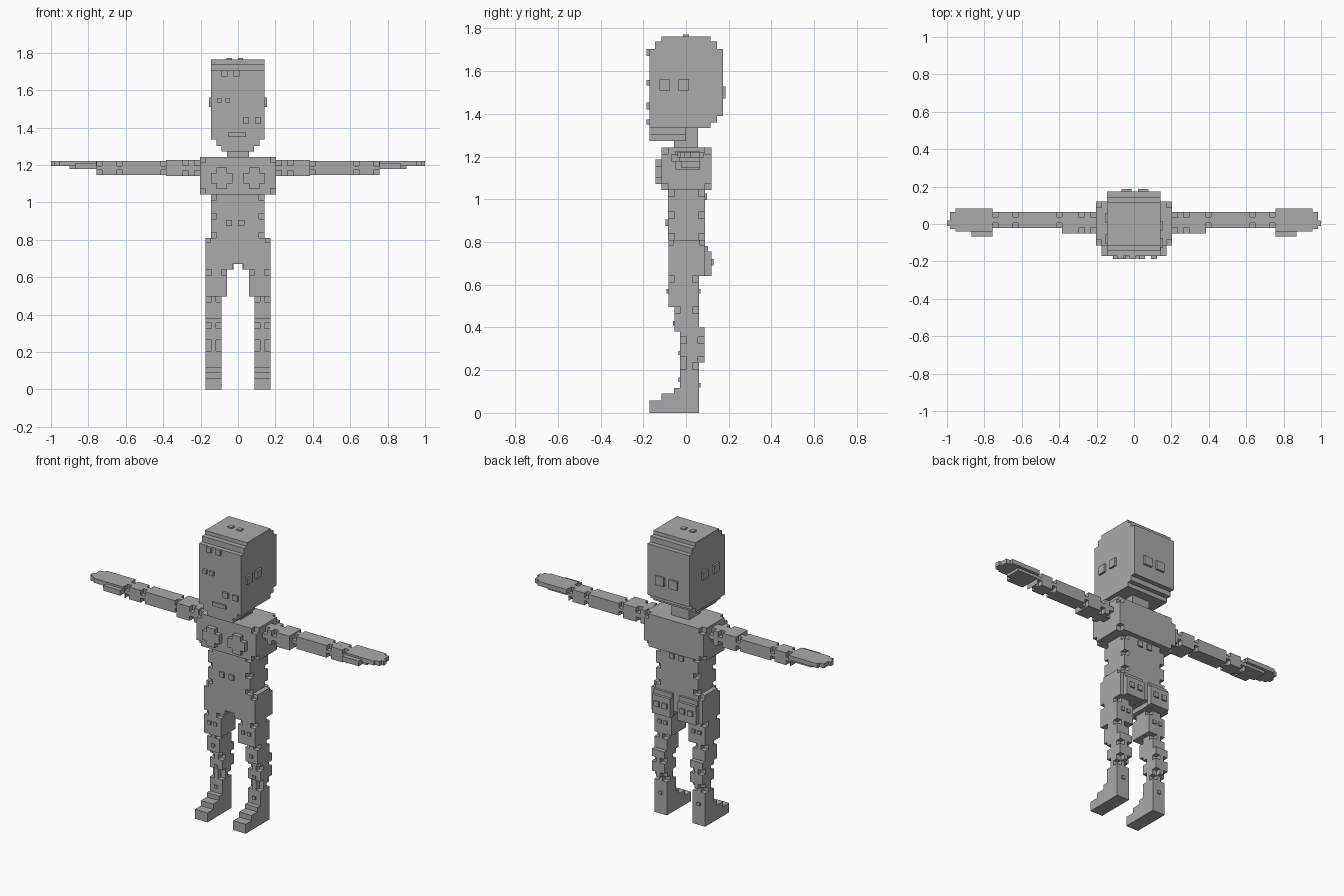
import bpy, bmesh, math

grey = bpy.data.materials.new("plain grey")
grey.diffuse_color = (0.4, 0.4, 0.4, 1)


def solid(name, adds, cuts=()):
    """Blocky solid: union of boxes (x0,x1,y0,y1,z0,z1) minus cut boxes, outer faces only."""
    every = list(adds) + list(cuts)
    axes = [sorted({round(v, 4) for b in every for v in b[2 * a:2 * a + 2]}) for a in range(3)]
    inside = lambda b, p: all(b[2 * a] < p[a] < b[2 * a + 1] for a in range(3))
    cells = set()
    nx, ny, nz = (len(a) - 1 for a in axes)
    for i in range(nx):
        for j in range(ny):
            for k in range(nz):
                p = [(axes[a][c] + axes[a][c + 1]) / 2 for a, c in enumerate((i, j, k))]
                if any(inside(b, p) for b in adds) and not any(inside(b, p) for b in cuts):
                    cells.add((i, j, k))
    bm = bmesh.new()
    verts = {}

    def vert(key):
        if key not in verts:
            verts[key] = bm.verts.new([axes[a][key[a]] for a in range(3)])
        return verts[key]

    for c in cells:
        for a in range(3):
            u, w = (a + 1) % 3, (a + 2) % 3
            for side in (0, 1):
                n = list(c)
                n[a] += 2 * side - 1
                if tuple(n) in cells:
                    continue
                loop = []
                for du, dw in ((0, 0), (1, 0), (1, 1), (0, 1)):
                    k = list(c)
                    k[a] += side
                    k[u] += du
                    k[w] += dw
                    loop.append(vert(tuple(k)))
                bm.faces.new(loop if side else loop[::-1])
    bmesh.ops.dissolve_limit(bm, angle_limit=0.01, verts=bm.verts[:], edges=bm.edges[:])
    me = bpy.data.meshes.new(name)
    bm.to_mesh(me)
    bm.free()
    me.materials.append(grey)
    ob = bpy.data.objects.new(name, me)
    bpy.context.collection.objects.link(ob)
    return ob


def notches(box, axis, starts, s=0.03):
    """Small cubes cut from the four long edges of a box at given positions."""
    u, w = [a for a in range(3) if a != axis]
    out = []
    for t in starts:
        for cu in (box[2 * u], box[2 * u + 1] - s):
            for cw in (box[2 * w], box[2 * w + 1] - s):
                b = [0] * 6
                for a, v in ((axis, t), (u, cu), (w, cw)):
                    b[2 * a], b[2 * a + 1] = v, v + s
                out.append(tuple(b))
    return out


def flip(boxes):
    return [(-b[1], -b[0]) + tuple(b[2:]) for b in boxes]


def pair(name, adds, cuts=()):
    solid("right_" + name, adds, cuts)
    solid("left_" + name, flip(adds), flip(cuts))


def stud(axis, at, u, w, s=0.03, h=0.012):
    """Raised square; h is signed height along axis, u and w its centre on the other axes."""
    r = s / 2
    b = {axis: sorted((at, at + h))}
    o = [a for a in range(3) if a != axis]
    b[o[0]], b[o[1]] = (u - r, u + r), (w - r, w + r)
    return tuple(v for a in range(3) for v in b[a])


# Head: stepped crown, stepped nape and narrowing jaw
X0, X1 = -0.144, 0.142
solid("head", [
    (X0, X1, -0.172, 0.174, 1.39, 1.705),
    (X0, X1, -0.145, 0.145, 1.36, 1.74),
    (X0, X1, -0.115, 0.115, 1.335, 1.763),
    (X0, X1, -0.172, 0.145, 1.36, 1.40),
    (X0, X1, -0.172, 0.115, 1.335, 1.40),
    (-0.115, 0.115, -0.172, 0, 1.302, 1.335),
    (-0.087, 0.085, -0.172, 0, 1.273, 1.302)])
solid("neck", [(-0.06, 0.058, -0.057, 0.057, 1.24, 1.335)])

# Face and head studs
face = [stud(1, -0.172, x, z, s, -0.014) for x, z, s in (
    (-0.072, 1.688, 0.032), (-0.009, 1.688, 0.032), (-0.1, 1.546, 0.025),
    (-0.054, 1.546, 0.025), (0.042, 1.437, 0.033), (0.107, 1.437, 0.033))]
solid("face_studs", face + [(-0.05, 0.042, -0.184, -0.172, 1.35, 1.373)])
solid("crown_studs", [stud(2, 1.763, x, 0, 0.028, 0.008) for x in (-0.047, 0.014)])
solid("nape_studs", [stud(1, 0.174, x, 1.5, 0.055) for x in (0.05, -0.04)])
solid("right_ear_studs", [stud(0, X1, y, 1.535, 0.05) for y in (-0.1, -0.01)])
solid("left_ear_studs", [stud(0, X0, y, 1.535, 0.05, -0.012) for y in (0.03, -0.08)])

# Chest with raised crosses
chest = (-0.203, 0.203, -0.115, 0.119, 1.043, 1.243)
solid("chest", [chest], notches(chest, 2, (1.043, 1.213)))
pair("chest_cross", [(0.03, 0.145, -0.143, -0.115, 1.1, 1.157),
                     (0.06, 0.116, -0.143, -0.115, 1.071, 1.186)])

# Waist
waist = (-0.144, 0.142, -0.085, 0.088, 0.81, 1.043)
solid("waist", [waist], notches(waist, 2, (1.013, 0.91, 0.81)))
solid("waist_studs", [stud(1, -0.085, x, 0.89, 0.032, -0.01) for x in (-0.047, 0.018)]
      + [stud(1, 0.088, x, 1.012, 0.032, 0.01) for x in (-0.032, 0.032)])

# Hips with arched crotch
hips = (-0.173, 0.173, -0.083, 0.088, 0.64, 0.81)
solid("hips", [hips], [(-0.03, 0.03, -1, 1, 0.6, 0.67), (-0.058, 0.058, -1, 1, 0.6, 0.642)]
      + notches(hips, 2, (0.785,), 0.025))
pair("buttock", [(0.025, 0.15, 0.088, 0.119, 0.64, 0.755),
                 (0.025, 0.15, 0.088, 0.102, 0.755, 0.782)]
     + [stud(1, 0.119, x, 0.705, 0.032, 0.009) for x in (0.06, 0.115)])

# Legs
thigh = (0.058, 0.173, -0.083, 0.06, 0.497, 0.642)
knee = (0.088, 0.173, -0.055, 0.06, 0.38, 0.497)
calf = (0.088, 0.173, -0.027, 0.086, 0.235, 0.4)
pair("thigh", [thigh] + [stud(1, -0.083, x, 0.57, 0.022, -0.008) for x in (0.095, 0.135)]
     + [stud(1, 0.06, x, 0.57, 0.022, 0.008) for x in (0.095, 0.135)],
     notches(thigh, 2, (0.612,)))
pair("knee", [knee], notches(knee, 2, (0.467,)))
pair("calf", [calf], notches(calf, 2, (0.325, 0.235)))
shin = (0.088, 0.173, -0.027, 0.06, 0.1, 0.235)
pair("shin", [shin], notches(shin, 2, (0.205,)))
pair("leg_studs", [stud(1, f, 0.13, z, 0.02, h) for f, z, h in
                   ((-0.055, 0.42, -0.007), (-0.027, 0.28, -0.007),
                    (-0.027, 0.155, -0.007), (0.06, 0.13, 0.007))])
pair("foot", [(0.088, 0.173, -0.172, 0.06, 0, 0.058), (0.088, 0.173, -0.115, 0.06, 0, 0.09),
              (0.088, 0.173, -0.057, 0.06, 0, 0.117)])

# Arms
upper = (0.203, 0.385, -0.05, 0.065, 1.14, 1.227)
fore = (0.385, 0.757, -0.022, 0.065, 1.147, 1.222)
pair("upper_arm", [upper], notches(upper, 0, (0.203, 0.265)))
pair("forearm", [fore], notches(fore, 0, (0.385, 0.62, 0.727), 0.028))

# Hands: flat stepped palm, fingers and thumb
pair("hand", [(0.757, 0.955, -0.04, 0.083, 1.195, 1.222),
              (0.955, 0.985, -0.028, 0.065, 1.195, 1.222),
              (0.985, 1.0, -0.01, 0.02, 1.195, 1.222),
              (0.757, 0.87, -0.067, 0.03, 1.178, 1.21),
              (0.757, 0.9, -0.03, 0.065, 1.178, 1.2)])
